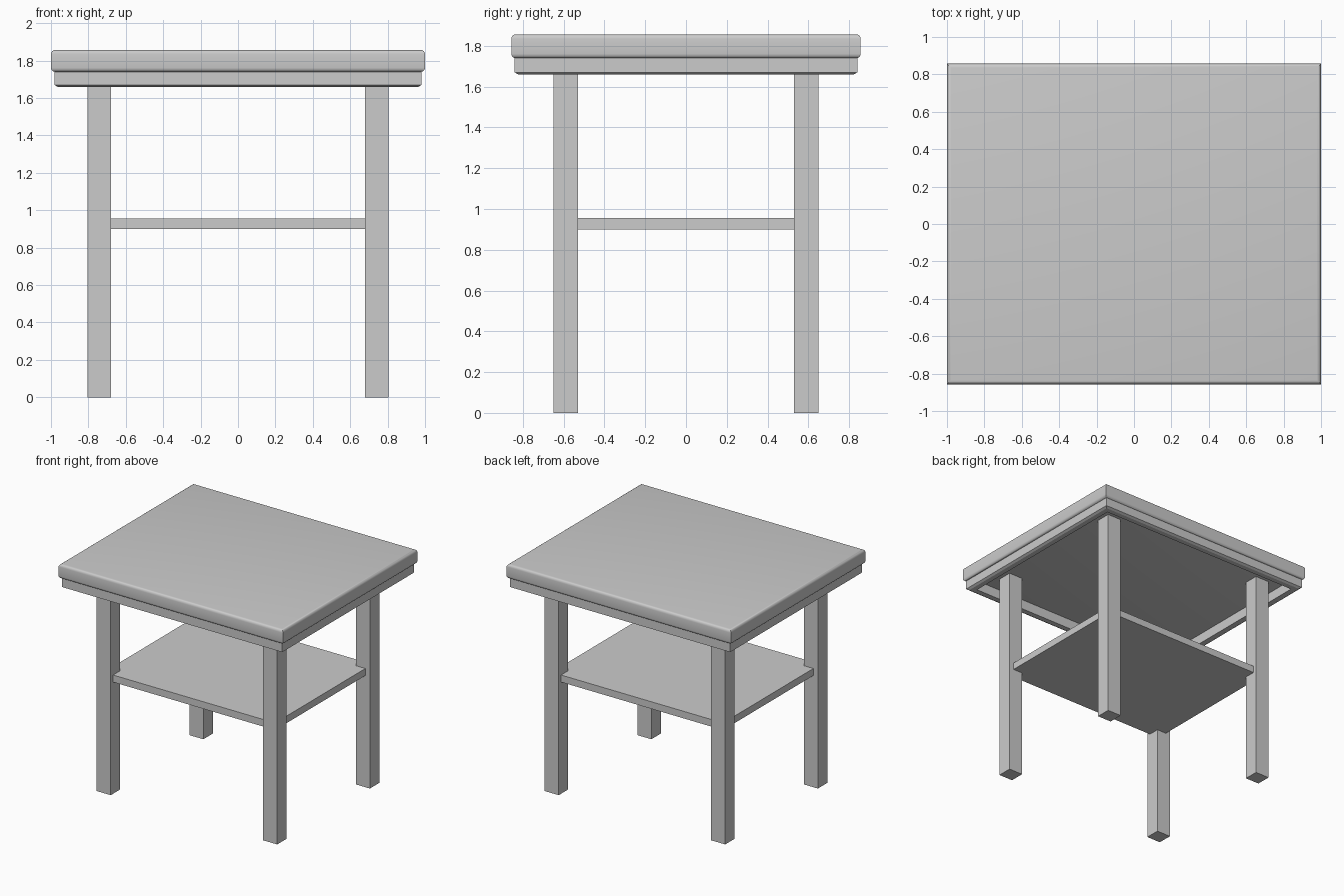
import bpy, bmesh, math

if "Cube" in bpy.data.objects:
    bpy.data.objects.remove(bpy.data.objects["Cube"])


def finish(name, bm, smooth=False):
    bmesh.ops.recalc_face_normals(bm, faces=bm.faces[:])
    mesh = bpy.data.meshes.new(name)
    bm.to_mesh(mesh)
    bm.free()
    obj = bpy.data.objects.new(name, mesh)
    bpy.context.collection.objects.link(obj)
    if smooth:
        bpy.context.view_layer.objects.active = obj
        obj.select_set(True)
        bpy.ops.object.shade_smooth_by_angle(angle=math.radians(40))
        obj.select_set(False)
    return obj


def rect_sweep(name, hx, hy, profile, closed, smooth=False):
    """Run an (inset, z) profile round a rectangle with mitred corners."""
    bm = bmesh.new()
    rings = [[bm.verts.new((sx * (hx - d), sy * (hy - d), z))
              for sx, sy in ((-1, -1), (1, -1), (1, 1), (-1, 1))]
             for d, z in profile]
    pairs = list(zip(rings, rings[1:]))
    if closed:
        pairs.append((rings[-1], rings[0]))
    else:
        bm.faces.new(rings[0])
        bm.faces.new(rings[-1])
    for a, b in pairs:
        for i in range(4):
            j = (i + 1) % 4
            bm.faces.new((a[i], a[j], b[j], b[i]))
    return finish(name, bm, smooth)


def box(name, x0, x1, y0, y1, z0, z1):
    bm = bmesh.new()
    bmesh.ops.create_cube(bm, size=1)
    bmesh.ops.scale(bm, vec=(x1 - x0, y1 - y0, z1 - z0), verts=bm.verts)
    bmesh.ops.translate(bm, vec=((x0 + x1) / 2, (y0 + y1) / 2, (z0 + z1) / 2), verts=bm.verts)
    return finish(name, bm)


# Table top with rounded edges
r, z0, z1 = 0.022, 1.74, 1.857
angles = [math.radians(a) for a in (0, 22.5, 45, 67.5, 90)]
lower = [(r - r * math.sin(a), z0 + r - r * math.cos(a)) for a in angles]
upper = [(d, z0 + z1 - z) for d, z in reversed(lower)]
rect_sweep("table_top", 1.0, 0.857, lower + upper, False, True)

# Hollow apron frame with a slightly chamfered lower edge
rect_sweep("apron", 0.982, 0.84,
           [(0, 1.74), (0, 1.67), (0.018, 1.66), (0.06, 1.66), (0.06, 1.74)], True)

# Four square legs
for side, sx in (("left", -1), ("right", 1)):
    for end, sy in (("front", -1), ("back", 1)):
        xs = sorted((sx * 0.68, sx * 0.805))
        ys = sorted((sy * 0.53, sy * 0.65))
        box(f"{end}_{side}_leg", *xs, *ys, 0, 1.745)

# Lower shelf let into the legs
box("shelf", -0.765, 0.765, -0.62, 0.62, 0.90, 0.957)
